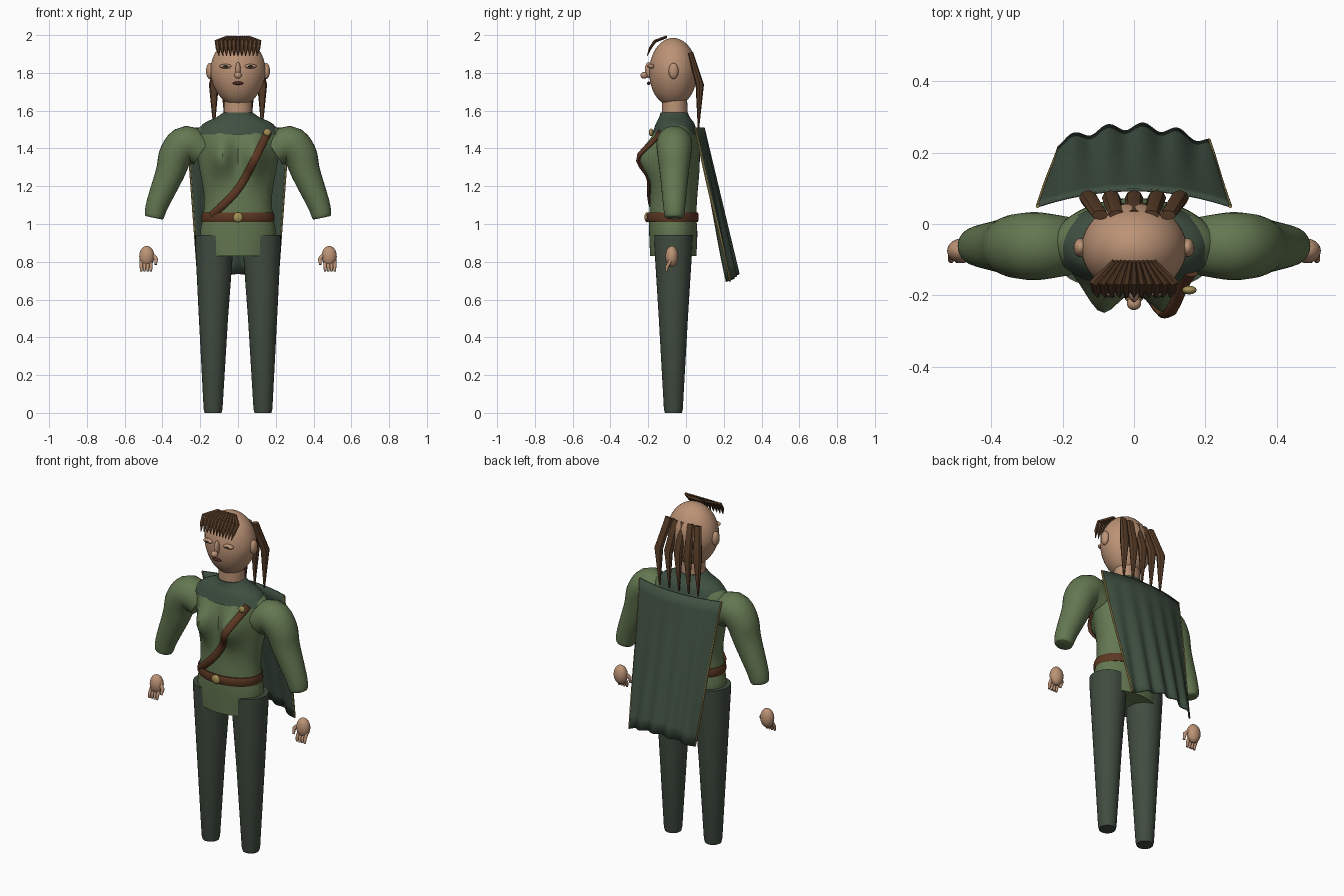
import bpy, bmesh, math
from mathutils import Vector

cube = bpy.data.objects.get("Cube")
if cube:
    bpy.data.objects.remove(cube)


def material(name, rgb):
    m = bpy.data.materials.new(name)
    m.use_nodes = True
    col = (*rgb, 1)
    m.diffuse_color = col
    bsdf = next(n for n in m.node_tree.nodes if n.type == 'BSDF_PRINCIPLED')
    bsdf.inputs["Base Color"].default_value = col
    return m


SKIN = material("skin", (0.50, 0.29, 0.18))
GREEN = material("tunic green", (0.125, 0.185, 0.082))
PANTS = material("trouser green", (0.052, 0.072, 0.050))
CLOAK = material("cloak green", (0.050, 0.080, 0.053))
HAIR = material("brown hair", (0.10, 0.048, 0.022))
LEATHER = material("brown leather", (0.105, 0.038, 0.016))
GOLD = material("gold", (0.36, 0.27, 0.09))
LIP = material("dark red", (0.08, 0.02, 0.016))
IRIS = material("dark iris", (0.03, 0.035, 0.02))


def finish(name, bm, mat, angle=40):
    bmesh.ops.recalc_face_normals(bm, faces=bm.faces)
    me = bpy.data.meshes.new(name)
    bm.to_mesh(me)
    bm.free()
    me.materials.append(mat)
    ob = bpy.data.objects.new(name, me)
    bpy.context.collection.objects.link(ob)
    bpy.ops.object.select_all(action='DESELECT')
    ob.select_set(True)
    bpy.context.view_layer.objects.active = ob
    bpy.ops.object.shade_smooth_by_angle(angle=math.radians(angle))
    return ob


def smooth_rows(rows, steps):
    """Catmull-Rom interpolation through rows of numbers."""
    out = []
    for i in range(len(rows) - 1):
        p0, p1, p2 = rows[max(i - 1, 0)], rows[i], rows[i + 1]
        p3 = rows[min(i + 2, len(rows) - 1)]
        for k in range(steps):
            t = k / steps
            out.append([0.5 * (2 * b + (c - a) * t + (2 * a - 5 * b + 4 * c - d) * t * t
                               + (3 * b - a - 3 * c + d) * t ** 3)
                        for a, b, c, d in zip(p0, p1, p2, p3)])
    return out + [list(rows[-1])]


def skin_rings(bm, rings):
    loops = [[bm.verts.new(p) for p in ring] for ring in rings]
    n = len(loops[0])
    for a, b in zip(loops, loops[1:]):
        for i in range(n):
            bm.faces.new((a[i], a[(i + 1) % n], b[(i + 1) % n], b[i]))
    bm.faces.new(loops[0])
    bm.faces.new(loops[-1])


def tube(bm, rows, side, sides=20, steps=1):
    """Tube through rows of (x, y, z, radius along side, other radius)."""
    rows = smooth_rows(rows, steps)
    pts = [Vector(r[:3]) for r in rows]
    rings = []
    for i, (p, r) in enumerate(zip(pts, rows)):
        t = (pts[min(i + 1, len(pts) - 1)] - pts[max(i - 1, 0)]).normalized()
        v = t.cross(Vector(side)).normalized()
        u = v.cross(t)
        rings.append([p + u * r[3] * math.cos(a) + v * r[4] * math.sin(a)
                      for a in (math.tau * k / sides for k in range(sides))])
    skin_rings(bm, rings)


def tube_object(name, rows, side, mat, sides=20, steps=1):
    bm = bmesh.new()
    tube(bm, rows, side, sides, steps)
    return finish(name, bm, mat)


def ball(name, centre, radii, mat, taper=0.0, seg=32):
    bm = bmesh.new()
    bmesh.ops.create_uvsphere(bm, u_segments=seg, v_segments=seg // 2, radius=1)
    for v in bm.verts:
        k = 1 + taper * min(v.co.z, 0)
        v.co = Vector((v.co.x * radii[0] * k, v.co.y * radii[1], v.co.z * radii[2])) + Vector(centre)
    return finish(name, bm, mat)


def bust(x, z):
    return 0.08 * math.exp(-((abs(x) - 0.09) / 0.058) ** 2 - ((z - 1.355) / 0.095) ** 2)


def body_shell(name, rows, mat, shaped, steps=4, sides=64):
    """Elliptical loft through rows of (z, half width, front y, back y)."""
    rings = []
    for z, rx, yf, yb in smooth_rows(rows, steps):
        ring = []
        for k in range(sides):
            a = math.tau * k / sides
            x, s = rx * math.cos(a), math.sin(a)
            y = (yf + yb) / 2 + (yb - yf) / 2 * s
            if shaped and s < 0:
                y -= bust(x, z) * min(1, -3 * s)
            ring.append((x, y, z))
        rings.append(ring)
    bm = bmesh.new()
    skin_rings(bm, rings)
    return finish(name, bm, mat)


# Tunic, shoulder collar and belt
TORSO = [(0.83, 0.185, -0.19, 0.055), (0.95, 0.2, -0.195, 0.06), (1.04, 0.185, -0.195, 0.055),
         (1.15, 0.18, -0.19, 0.06), (1.3, 0.205, -0.185, 0.072), (1.42, 0.225, -0.175, 0.07),
         (1.49, 0.225, -0.16, 0.05), (1.54, 0.16, -0.13, 0.03), (1.585, 0.07, -0.11, 0)]
body_shell("tunic", TORSO, GREEN, True)
body_shell("shoulder_collar", [(1.475, 0.225, -0.18, 0.06), (1.53, 0.185, -0.16, 0.045),
                               (1.565, 0.115, -0.142, 0.02), (1.59, 0.078, -0.135, 0.01)], CLOAK, False)
body_shell("belt", [(1.01, 0.19, -0.203, 0.062), (1.02, 0.194, -0.209, 0.067),
                    (1.05, 0.192, -0.209, 0.067), (1.06, 0.188, -0.203, 0.062)], LEATHER, False, 1)
ball("belt_buckle", (0, -0.207, 1.035), (0.026, 0.013, 0.026), GOLD)


# Diagonal strap lying on the tunic front
def chest_y(x, z):
    for a, b in zip(TORSO, TORSO[1:]):
        if a[0] <= z <= b[0]:
            t = (z - a[0]) / (b[0] - a[0])
            rx, yf, yb = (a[i] + (b[i] - a[i]) * t for i in (1, 2, 3))
            return (yf + yb) / 2 - (yb - yf) / 2 * math.sqrt(max(0, 1 - (x / rx) ** 2)) - bust(x, z)


strap = smooth_rows([(0.16, 1.49), (0.06, 1.285), (-0.02, 1.16), (-0.14, 1.045)], 8)
tube_object("chest_strap", [(x, chest_y(x, z) - 0.006, z, 0.021, 0.011) for x, z in strap],
            (0.8, 0, -0.6), LEATHER, 12)
ball("strap_stud", (0.155, -0.185, 1.485), (0.02, 0.012, 0.02), GOLD)

# Cloak: pleated sheet, narrowing and falling away from the back
N, M = 48, 12


def cloak_point(i, j):
    u, t = 2 * i / N - 1, j / M
    x = u * (0.27 - 0.06 * t)
    y = 0.095 - 0.045 * u * u + 0.175 * t + 0.011 * t * math.cos((x - 0.025) * math.tau / 0.097)
    return Vector((x, y, 1.51 - (0.775 + 0.04 * u * u) * t))


bm = bmesh.new()
grid = [[bm.verts.new(cloak_point(i, j)) for i in range(N + 1)] for j in range(M + 1)]
for j in range(M):
    for i in range(N):
        bm.faces.new((grid[j][i], grid[j][i + 1], grid[j + 1][i + 1], grid[j + 1][i]))
cloak = finish("cloak", bm, CLOAK)
thick = cloak.modifiers.new("thickness", 'SOLIDIFY')
thick.thickness = 0.008
thick.offset = 0

# Head, neck and face
ball("head", (0, -0.068, 1.803), (0.147, 0.127, 0.182), SKIN, 0.12, 48)
tube_object("neck", [(0, -0.06, 1.56, 0.075, 0.068), (0, -0.06, 1.68, 0.072, 0.066)], (1, 0, 0), SKIN, 32)
ball("nose_bridge", (0, -0.198, 1.815), (0.014, 0.02, 0.042), SKIN)
ball("nose_tip", (0, -0.222, 1.787), (0.02, 0.019, 0.018), SKIN)
ball("mouth", (0, -0.198, 1.745), (0.028, 0.009, 0.009), LIP)

# Fringe: flat strands fanning over the forehead
bm = bmesh.new()
for k in range(11):
    f = k / 5 - 1
    tube(bm, [(0.055 * f, -0.105, 1.99, 0.008, 0.008), (0.112 * f, -0.165, 1.967, 0.013, 0.009),
              (0.106 * f, -0.19, 1.93, 0.012, 0.008), (0.1 * f, -0.205, 1.89, 0.002, 0.002)], (1, 0, 0), 6)
finish("fringe", bm, HAIR, 30)

# Back hair: five tapering locks
bm = bmesh.new()
for k in range(5):
    f = k / 2 - 1
    tube(bm, [(0.095 * f, 0.025, 1.905, 0.023, 0.014), (0.128 * f, 0.073, 1.735, 0.026, 0.022),
              (0.127 * f, 0.066, 1.51, 0.004, 0.004)], (1, 0, 0), 8)
finish("back_locks", bm, HAIR, 35)

# Paired parts
for s, name in ((1, "left"), (-1, "right")):
    ball(name + "_ear", (s * 0.15, -0.066, 1.81), (0.019, 0.026, 0.042), SKIN)
    ball(name + "_eyelid", (s * 0.066, -0.184, 1.835), (0.032, 0.018, 0.012), SKIN)
    ball(name + "_iris", (s * 0.066, -0.199, 1.835), (0.014, 0.007, 0.006), IRIS, 0, 16)
    tube_object(name + "_cloak_trim", [(*cloak_point(N if s > 0 else 0, j), 0.005, 0.006) for j in range(M + 1)],
                (1, 0, 0), GOLD, 6)
    tube_object(name + "_sleeve",
                [(s * x, -0.062, z, r, r) for x, z, r in
                 ((0.19, 1.385, 0.083), (0.27, 1.425, 0.095), (0.327, 1.37, 0.09), (0.36, 1.27, 0.077),
                  (0.425, 1.11, 0.06), (0.443, 1.045, 0.052), (0.446, 1.033, 0.042))],
                (0, 1, 0), GREEN, 28, 4)
    tube_object(name + "_leg",
                [(s * x, -0.067, z, r, r) for x, z, r in
                 ((0.124, 0.94, 0.103), (0.125, 0.9, 0.102), (0.13, 0.5, 0.077),
                  (0.132, 0.02, 0.05), (0.132, 0, 0.045))], (1, 0, 0), PANTS, 32)
    # Hand with four fingers and a thumb
    ball(name + "_palm", (s * 0.483, -0.075, 0.828), (0.04, 0.034, 0.056), SKIN)
    bm = bmesh.new()
    for k in range(4):
        x = s * (0.461 + 0.017 * k)
        tube(bm, [(x, -0.082, 0.805, 0.009, 0.009), (x, -0.1, 0.775, 0.009, 0.009),
                  (x, -0.104, 0.75, 0.006, 0.006)], (1, 0, 0), 10)
    tube(bm, [(s * 0.455, -0.08, 0.84, 0.01, 0.01), (s * 0.433, -0.09, 0.815, 0.011, 0.011),
              (s * 0.436, -0.1, 0.785, 0.007, 0.007)], (0, 1, 0), 10)
    finish(name + "_fingers", bm, SKIN)
